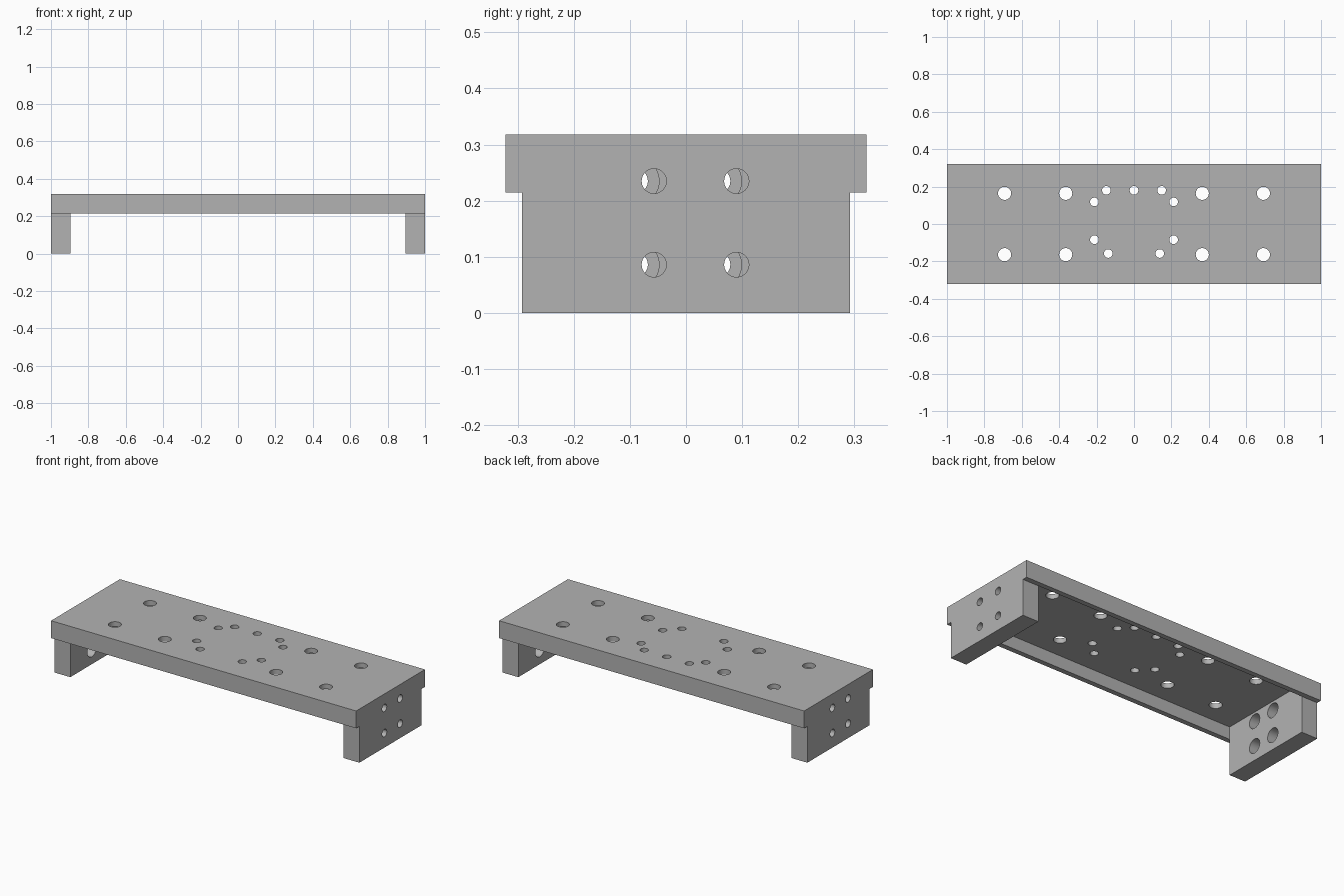
import bpy, bmesh, math
from mathutils import Matrix, Vector

cube = bpy.data.objects.get("Cube")
if cube:
    bpy.data.objects.remove(cube, do_unlink=True)

# Overall sizes
HALF_W, INNER_W = 0.322, 0.292
TOP, LIP, CEIL = 0.318, 0.215, 0.289
LEG_T, WALL = 0.105, 0.03

grey = bpy.data.materials.new("plain grey")
grey.use_nodes = True
grey.diffuse_color = (0.45, 0.45, 0.45, 1)
grey.node_tree.nodes["Principled BSDF"].inputs["Base Color"].default_value = (0.45, 0.45, 0.45, 1)


def to_object(name, bm):
    bmesh.ops.recalc_face_normals(bm, faces=bm.faces)
    mesh = bpy.data.meshes.new(name)
    bm.to_mesh(mesh)
    bm.free()
    mesh.materials.append(grey)
    obj = bpy.data.objects.new(name, mesh)
    bpy.context.collection.objects.link(obj)
    return obj


def extrude_x(name, profile, x0, x1):
    """Extrude a y-z outline along x."""
    bm = bmesh.new()
    face = bm.faces.new([bm.verts.new((x0, y, z)) for y, z in profile])
    ext = bmesh.ops.extrude_face_region(bm, geom=[face])
    verts = [g for g in ext["geom"] if isinstance(g, bmesh.types.BMVert)]
    bmesh.ops.translate(bm, verts=verts, vec=(x1 - x0, 0, 0))
    return to_object(name, bm)


def activate(obj):
    bpy.ops.object.select_all(action="DESELECT")
    obj.select_set(True)
    bpy.context.view_layer.objects.active = obj


def drill(part, centres, radius, depth, axis):
    """Cut a set of round holes of the given depth about their centres."""
    turn = Vector((0, 0, 1)).rotation_difference(Vector(axis)).to_matrix().to_4x4()
    bm = bmesh.new()
    for c in centres:
        bmesh.ops.create_cone(bm, cap_ends=True, segments=40, radius1=radius, radius2=radius,
                              depth=depth, matrix=Matrix.Translation(c) @ turn)
    cutter = to_object("hole_cutter", bm)
    cutter.hide_render = True
    mod = part.modifiers.new("holes", "BOOLEAN")
    mod.operation, mod.solver, mod.object = "DIFFERENCE", "EXACT", cutter
    activate(part)
    bpy.ops.object.modifier_apply(modifier=mod.name)
    bpy.data.objects.remove(cutter, do_unlink=True)


def finish(part):
    activate(part)
    bpy.ops.object.shade_smooth_by_angle(angle=math.radians(30))


# Top plate: shallow channel with a lip down each long side
half = [(HALF_W, TOP), (HALF_W, LIP), (INNER_W, LIP), (INNER_W, CEIL)]
outline = half + [(-y, z) for y, z in reversed(half)]
plate = extrude_x("top_plate", outline, -1, 1)
large = [(sx * x, sy * 0.164, TOP) for x in (0.365, 0.692) for sx in (-1, 1) for sy in (-1, 1)]
small = [(s * x, y, TOP) for s in (-1, 1)
         for x, y in ((0.148, 0.18), (0.212, 0.118), (0.212, -0.084), (0.138, -0.158))]
small.append((0, 0.18, TOP))
drill(plate, large, 0.035, 0.2, (0, 0, 1))
drill(plate, small, 0.023, 0.2, (0, 0, 1))
finish(plate)

# End blocks: counterbored from the inside, bolt pattern turned half round
for side, name in ((1, "left_end_block"), (-1, "right_end_block")):
    box = [(INNER_W, 0), (INNER_W, CEIL), (-INNER_W, CEIL), (-INNER_W, 0)]
    block = extrude_x(name, box, side * (1 - LEG_T), side)
    bolts = [(y * side, z) for y in (-0.057, 0.09) for z in (0.086, 0.235)]
    drill(block, [(side, y, z) for y, z in bolts], 0.022, 0.4, (1, 0, 0))
    bore = 0.2
    drill(block, [(side * (1 - WALL - bore / 2), y, z) for y, z in bolts], 0.042, bore, (1, 0, 0))
    finish(block)
